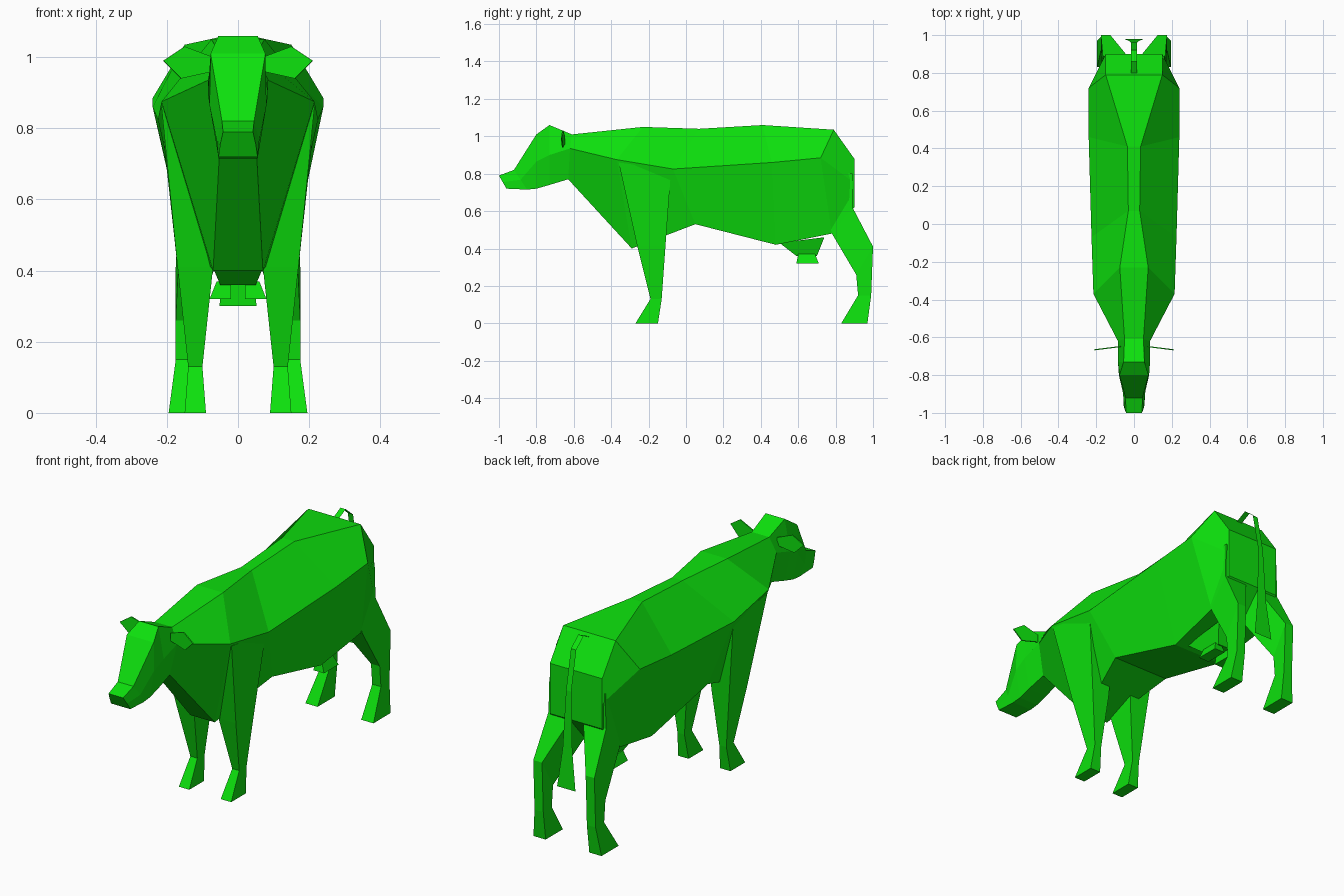
import bpy
import bmesh

default_cube = bpy.data.objects.get("Cube")
if default_cube:
    bpy.data.objects.remove(default_cube, do_unlink=True)

# One flat colour for the whole animal
green = bpy.data.materials.new("bright_green")
green.use_nodes = True
green.diffuse_color = (.004, .75, .004, 1)
shader = next(node for node in green.node_tree.nodes if node.type == "BSDF_PRINCIPLED")
shader.inputs["Base Color"].default_value = green.diffuse_color


def finish(name, bm, mirrored=False, thickness=None):
    """Turn a bmesh into a flat shaded object, optionally mirrored or thickened."""
    bmesh.ops.recalc_face_normals(bm, faces=bm.faces)
    mesh = bpy.data.meshes.new(name)
    bm.to_mesh(mesh)
    bm.free()
    mesh.materials.append(green)
    obj = bpy.data.objects.new(name, mesh)
    bpy.context.collection.objects.link(obj)
    if thickness:
        solid = obj.modifiers.new("Thickness", "SOLIDIFY")
        solid.thickness = thickness
        solid.offset = 0
    if mirrored:
        mirror = obj.modifiers.new("Mirror", "MIRROR")
        mirror.use_mirror_merge = False


def loft(name, rings, mirrored=False):
    """Skin a list of equally sized rings and cap both ends."""
    bm = bmesh.new()
    loops = [[bm.verts.new(point) for point in ring] for ring in rings]
    for first, second in zip(loops, loops[1:]):
        for i in range(len(first)):
            bm.faces.new((first[i - 1], first[i], second[i], second[i - 1]))
    bm.faces.new(loops[0])
    bm.faces.new(loops[-1])
    finish(name, bm, mirrored)


def section(*half):
    """Complete a half cross-section across the centre plane."""
    return list(half) + [(-x, y, z) for x, y, z in reversed(half)]


def head_section(brow, top_y, top_z, jaw_y, jaw_z, cheek):
    """Six-sided head slice whose cheek sits midway between brow and jaw."""
    jaw = .055
    middle = (cheek, (top_y + jaw_y) / 2, (top_z + jaw_z) / 2)
    return section((brow, top_y, top_z), middle, (jaw, jaw_y, jaw_z))


def box_ring(x, half_width, front, back, z, rise=0):
    """Rectangular slice with its rear edge raised by rise."""
    left, right = x + half_width, x - half_width
    return [(left, front, z), (left, back, z + rise),
            (right, back, z + rise), (right, front, z)]


# Torso slices, each from back line to widest line to belly line
neck = section((.05, -.61, 1.01), (.085, -.62, .935), (.05, -.63, .77))
shoulder = section((.075, -.23, 1.05), (.215, -.37, .875), (.07, -.29, .4))
waist = section((.03, .07, 1.04), (.225, -.07, .825), (.16, .05, .53))
loin = section((.035, .41, 1.06), (.24, .46, .86), (.14, .48, .42))
hip = section((.15, .79, 1.035), (.24, .72, .885), (.16, .78, .48))
rump = section(*[(.15, .9, z) for z in (.88, .75, .62)])
loft("torso", [neck, shoulder, waist, loin, hip, rump])

# Head, from the neck to the lips
poll = head_section(brow=.055, top_y=-.73, top_z=1.06, jaw_y=-.73, jaw_z=.74, cheek=.085)
eyes = head_section(brow=.077, top_y=-.8, top_z=1.01, jaw_y=-.8, jaw_z=.72, cheek=.08)
nose = head_section(brow=.045, top_y=-.92, top_z=.82, jaw_y=-.85, jaw_z=.715, cheek=.06)
lips = head_section(brow=.042, top_y=-1, top_z=.79, jaw_y=-.96, jaw_z=.72, cheek=.05)
loft("head", [neck, poll, eyes, nose, lips])

# Front legs, from shoulder to hoof
loft("front_legs", [
    box_ring(x=.13, half_width=.085, front=-.36, back=-.08, z=.86, rise=-.04),
    box_ring(x=.12, half_width=.05, front=-.26, back=-.11, z=.41),
    box_ring(x=.12, half_width=.02, front=-.19, back=-.13, z=.13),
    box_ring(x=.12, half_width=.03, front=-.27, back=-.15, z=0),
], mirrored=True)

# Hind legs, from thigh through the raised hock to hoof
loft("hind_legs", [
    box_ring(x=.1, half_width=.06, front=.7, back=.89, z=.8),
    box_ring(x=.1, half_width=.065, front=.78, back=.89, z=.48, rise=.14),
    box_ring(x=.15, half_width=.025, front=.91, back=1, z=.26, rise=.15),
    box_ring(x=.15, half_width=.025, front=.92, back=.99, z=.15),
    box_ring(x=.16, half_width=.035, front=.83, back=.97, z=0),
], mirrored=True)

# Udder with a pair of flared teats
loft("udder", [
    box_ring(x=0, half_width=.08, front=.5, back=.74, z=.43, rise=.03),
    box_ring(x=0, half_width=.05, front=.59, back=.7, z=.36),
])
loft("teats", [
    box_ring(x=.04, half_width=.02, front=.6, back=.69, z=.37),
    box_ring(x=.05, half_width=.03, front=.59, back=.71, z=.32),
], mirrored=True)

# Thin leaf-shaped ears, swept forward towards the tip
ear = bmesh.new()
outline = [(.07, 1), (.15, 1.03), (.21, .99), (.16, .94), (.07, .96)]
ear.faces.new([ear.verts.new((x, -.64 - x / 8, z)) for x, z in outline])
finish("ears", ear, mirrored=True, thickness=.006)

# Flat ribbon tail arching off the rump and widening into a tuft
tail = bmesh.new()
path = [(.8, 1.02), (.86, 1.05), (.92, 1), (.96, .8), (.97, .5), (.98, .3)]
pairs = []
for y, z in path:
    half_width = max(.015, .09 - z / 8)
    pairs.append([tail.verts.new((side * half_width, y, z)) for side in (-1, 1)])
for (a, b), (c, d) in zip(pairs, pairs[1:]):
    tail.faces.new((a, b, d, c))
finish("tail", tail)
